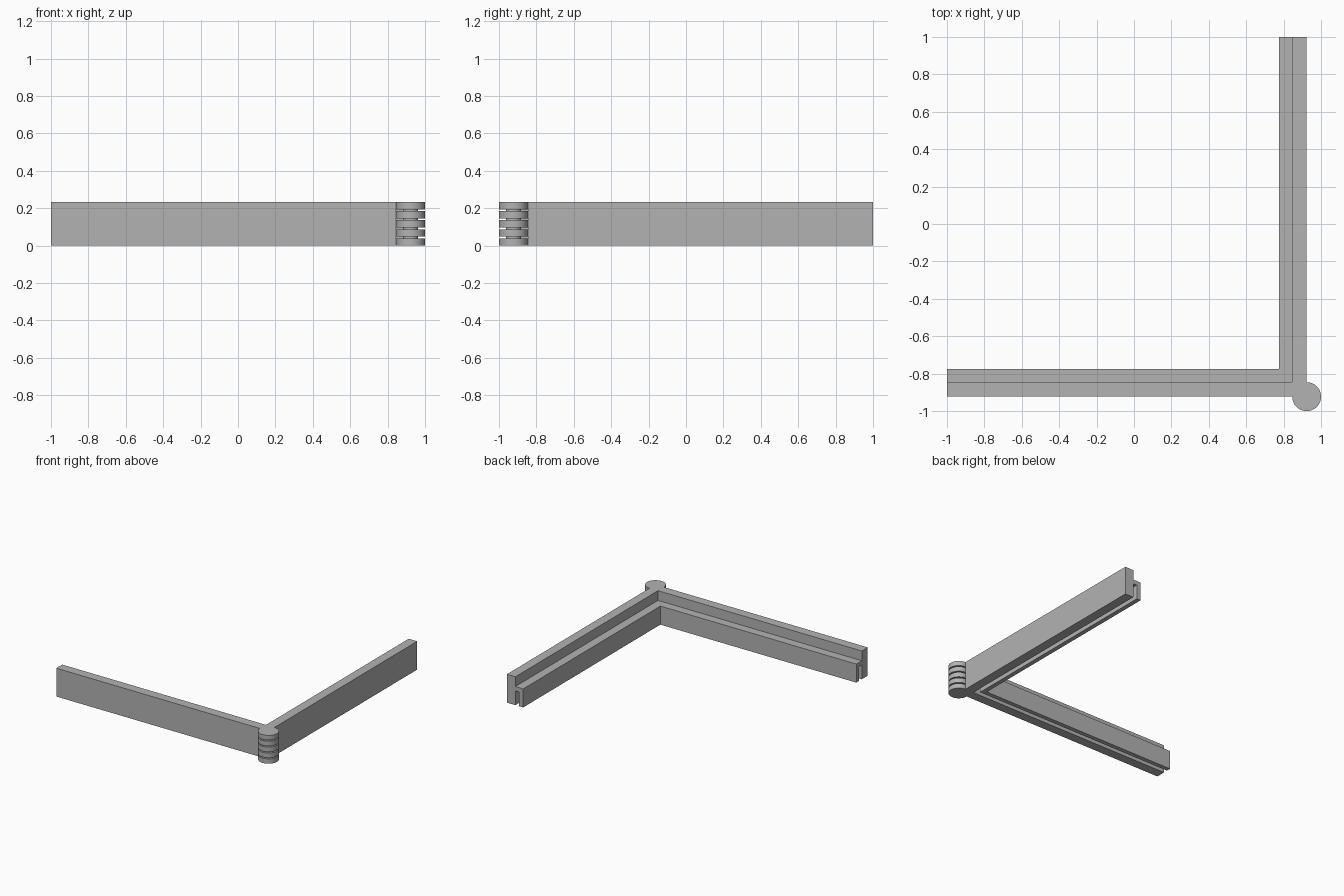
import bpy, bmesh, math

cube = bpy.data.objects.get("Cube")
if cube:
    bpy.data.objects.remove(cube, do_unlink=True)

grey = bpy.data.materials.new("plain_grey")
grey.use_nodes = True
grey.diffuse_color = (0.45, 0.45, 0.45, 1)
grey.node_tree.nodes["Principled BSDF"].inputs["Base Color"].default_value = (0.45, 0.45, 0.45, 1)

HEIGHT = 0.232
RADIUS = 0.077
PIVOT = 1 - RADIUS          # hinge axis and outer face of both rails
WALL = PIVOT - RADIUS       # inner face of the walls
LIP = 0.775                 # inner face of the lips
LEDGE = 0.152               # top of the inner ledge


def finish(bm, name):
    bmesh.ops.recalc_face_normals(bm, faces=bm.faces)
    mesh = bpy.data.meshes.new(name)
    bm.to_mesh(mesh)
    bm.free()
    obj = bpy.data.objects.new(name, mesh)
    bpy.context.collection.objects.link(obj)
    mesh.materials.append(grey)
    return obj


def rail(name, place):
    """Sweep the rail profile; the ledge end is mitred, the wall end is square."""
    profile = [(PIVOT, 0), (PIVOT, HEIGHT), (WALL, HEIGHT), (WALL, LEDGE),
               (LIP, LEDGE), (LIP, 0), (LIP + 0.036, 0),
               (LIP + 0.036, LEDGE - 0.035), (WALL, LEDGE - 0.035), (WALL, 0)]
    bm = bmesh.new()
    far = [bm.verts.new(place(-1, d, z)) for d, z in profile]
    near = [bm.verts.new(place(min(d, WALL), d, z)) for d, z in profile]
    n = len(profile)
    for i in range(n):
        j = (i + 1) % n
        bm.faces.new((far[i], far[j], near[j], near[i]))
    bm.faces.new(far)
    # mitred end, split where the wall meets the ledge
    bm.faces.new([near[i] for i in (0, 1, 2, 3, 8, 9)])
    bm.faces.new(near[3:9])
    return finish(bm, name)


def cylinder(name, radius, z0, z1):
    bm = bmesh.new()
    bmesh.ops.create_cone(bm, cap_ends=True, segments=64, radius1=radius,
                          radius2=radius, depth=z1 - z0)
    bmesh.ops.translate(bm, verts=bm.verts, vec=(PIVOT, -PIVOT, (z0 + z1) / 2))
    return finish(bm, name)


def knuckle(name, z0, z1):
    """Round barrel with a square corner that meets the rails."""
    steps = 48
    outline = [(WALL, -WALL)]
    for i in range(steps + 1):
        a = math.pi + 1.5 * math.pi * i / steps
        outline.append((PIVOT + RADIUS * math.cos(a), -PIVOT + RADIUS * math.sin(a)))
    bm = bmesh.new()
    base = bm.faces.new([bm.verts.new((x, y, z0)) for x, y in outline])
    top = bmesh.ops.extrude_face_region(bm, geom=[base], use_keep_orig=True)["geom"]
    bmesh.ops.translate(bm, vec=(0, 0, z1 - z0),
                        verts=[g for g in top if isinstance(g, bmesh.types.BMVert)])
    return finish(bm, name)


# Two mirrored rails forming the corner
rail("front_rail", lambda t, d, z: (t, -d, z))
rail("side_rail", lambda t, d, z: (d, -t, z))

# Hinge: a pin through five stacked knuckles
rounded = [cylinder("hinge_pin", 0.04, 0.01, HEIGHT - 0.01)]
GAP = 0.009
size = (HEIGHT - 4 * GAP) / 5
for i in range(5):
    z = i * (size + GAP)
    rounded.append(knuckle(f"hinge_knuckle_{i + 1}", z, z + size))

bpy.ops.object.select_all(action="DESELECT")
for obj in rounded:
    obj.select_set(True)
bpy.context.view_layer.objects.active = rounded[0]
bpy.ops.object.shade_smooth_by_angle(angle=math.radians(30))
